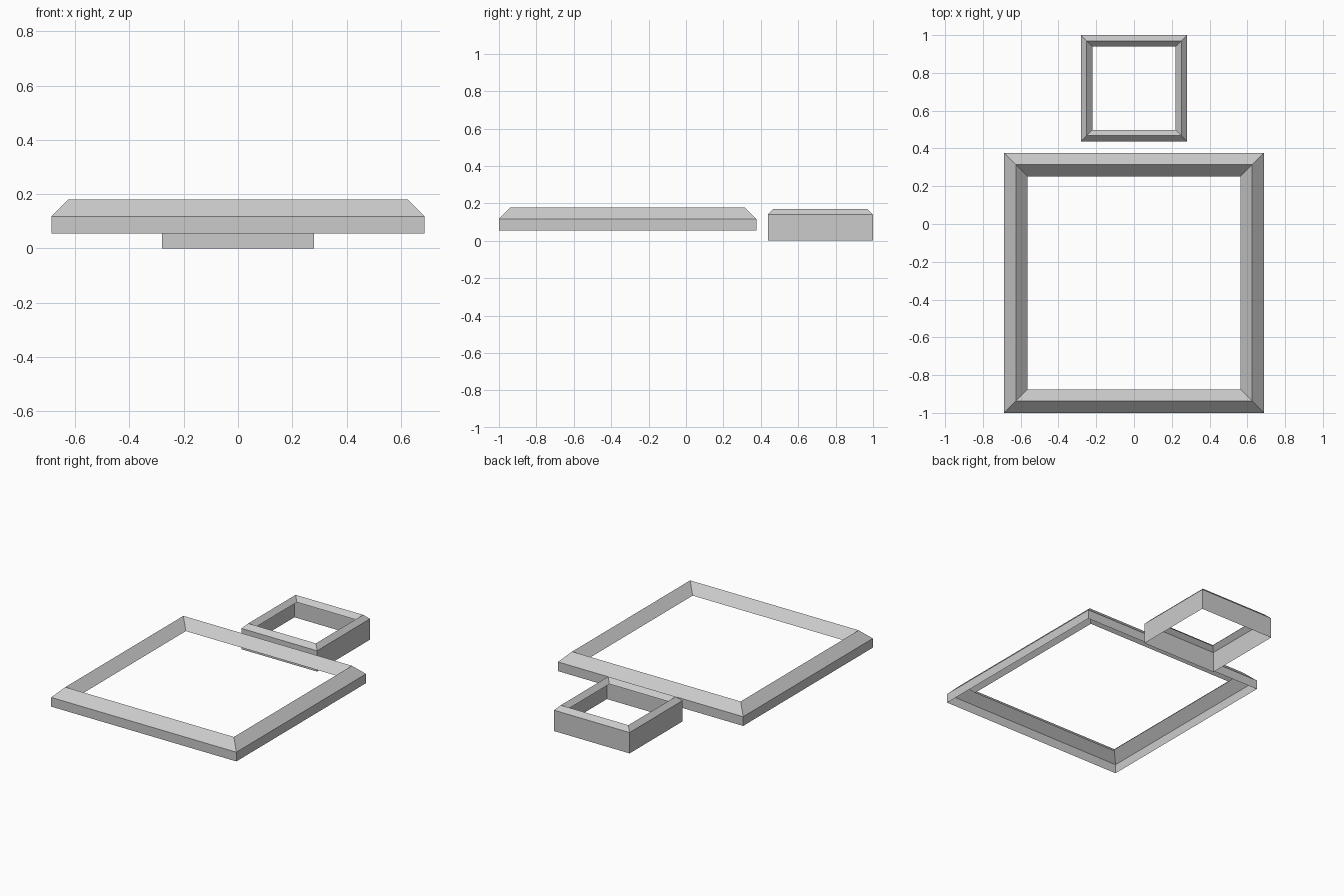
import bpy
import bmesh

if "Cube" in bpy.data.objects:
    bpy.data.objects.remove(bpy.data.objects["Cube"])


def ridged_frame(name, centre_y, half, profile):
    """Sweep an open (inset, z) profile round a square with mitred corners."""
    bm = bmesh.new()
    corners = [(-1, -1), (1, -1), (1, 1), (-1, 1)]
    rings = [[bm.verts.new((sx * (half - inset), centre_y + sy * (half - inset), z))
              for sx, sy in corners] for inset, z in profile]
    for low, high in zip(rings, rings[1:]):
        for i in range(4):
            j = (i + 1) % 4
            bm.faces.new((low[i], low[j], high[j], high[i]))
    mesh = bpy.data.meshes.new(name)
    bm.to_mesh(mesh)
    bm.free()
    obj = bpy.data.objects.new(name, mesh)
    bpy.context.collection.objects.link(obj)
    return obj


# Large frame: low outer wall, mitred ridge, open underneath
ridged_frame("large_frame", -0.312, 0.688,
             [(0, 0.055), (0, 0.117), (0.062, 0.179), (0.124, 0.117)])

# Small frame behind it: taller outer wall, narrower ridge
ridged_frame("small_frame", 0.719, 0.281,
             [(0, 0), (0, 0.14), (0.03, 0.17), (0.06, 0.14)])
